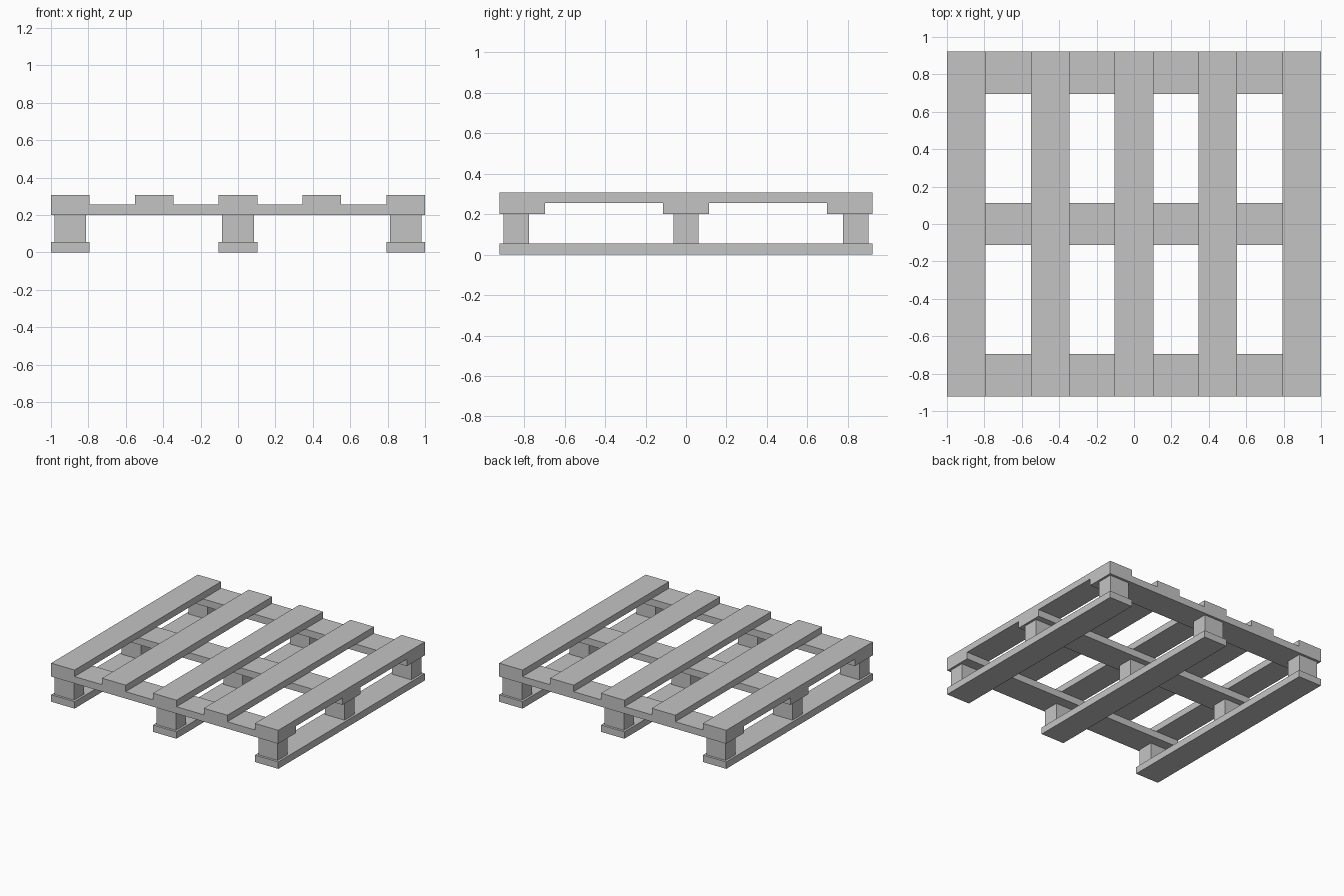
import bpy
import bmesh

cube = bpy.data.objects.get("Cube")
if cube:
    bpy.data.objects.remove(cube, do_unlink=True)

grey = bpy.data.materials.new("plain_grey")
grey.use_nodes = True
grey.diffuse_color = (0.55, 0.55, 0.55, 1)
grey.node_tree.nodes["Principled BSDF"].inputs["Base Color"].default_value = grey.diffuse_color

HALF_Y = 0.922                                     # half the board length
BASE_TOP, BLOCK_TOP, CROSS_TOP, TOP = 0.055, 0.2, 0.255, 0.307
CROSS_HALF = 0.113                                 # half width of a cross board


def finish(name, bm):
    bmesh.ops.recalc_face_normals(bm, faces=bm.faces)
    mesh = bpy.data.meshes.new(name)
    bm.to_mesh(mesh)
    bm.free()
    mesh.materials.append(grey)
    bpy.context.collection.objects.link(bpy.data.objects.new(name, mesh))


def box(name, x, y, z):
    """Box from (min, max) pairs on each axis."""
    bm = bmesh.new()
    bmesh.ops.create_cube(bm, size=1)
    for v in bm.verts:
        v.co = [r[0] if c < 0 else r[1] for c, r in zip(v.co, (x, y, z))]
    finish(name, bm)


def around(centre, half):
    return centre - half, centre + half


def notched_board(name, x):
    """Outer deck board whose underside steps down over each block row."""
    end = HALF_Y - 2 * CROSS_HALF
    half = [(HALF_Y, TOP), (HALF_Y, BLOCK_TOP), (end, BLOCK_TOP), (end, CROSS_TOP),
            (CROSS_HALF, CROSS_TOP), (CROSS_HALF, BLOCK_TOP)]
    profile = half + [(-y, z) for y, z in reversed(half)]
    bm = bmesh.new()
    face = bm.faces.new([bm.verts.new((x[0], y, z)) for y, z in profile])
    side = bmesh.ops.extrude_face_region(bm, geom=[face], use_keep_orig=True)
    moved = [g for g in side["geom"] if isinstance(g, bmesh.types.BMVert)]
    bmesh.ops.translate(bm, verts=moved, vec=(x[1] - x[0], 0, 0))
    finish(name, bm)


# Runners, with three blocks on each
columns = {"right": -1, "middle": 0, "left": 1}
rows = {"front": -1, "centre": 0, "back": 1}
for side, sx in columns.items():
    box(f"{side}_runner", around(sx * 0.897, 0.103), (-HALF_Y, HALF_Y), (0, BASE_TOP))
    for row, sy in rows.items():
        box(f"{side}_{row}_block", around(sx * 0.897, 0.085),
            around(sy * 0.84, 0.063), (BASE_TOP, BLOCK_TOP))

# Cross boards between the outer deck boards
for row, sy in rows.items():
    box(f"{row}_cross_board", (-0.794, 0.794),
        around(sy * (HALF_Y - CROSS_HALF), CROSS_HALF), (BLOCK_TOP, CROSS_TOP))

# Deck boards
for side, sx in (("right", -1), ("left", 1)):
    notched_board(f"{side}_outer_deck_board", around(sx * 0.897, 0.103))
for side, sx in columns.items():
    box(f"{side}_inner_deck_board", around(sx * 0.448, 0.104),
        (-HALF_Y, HALF_Y), (CROSS_TOP, TOP))
